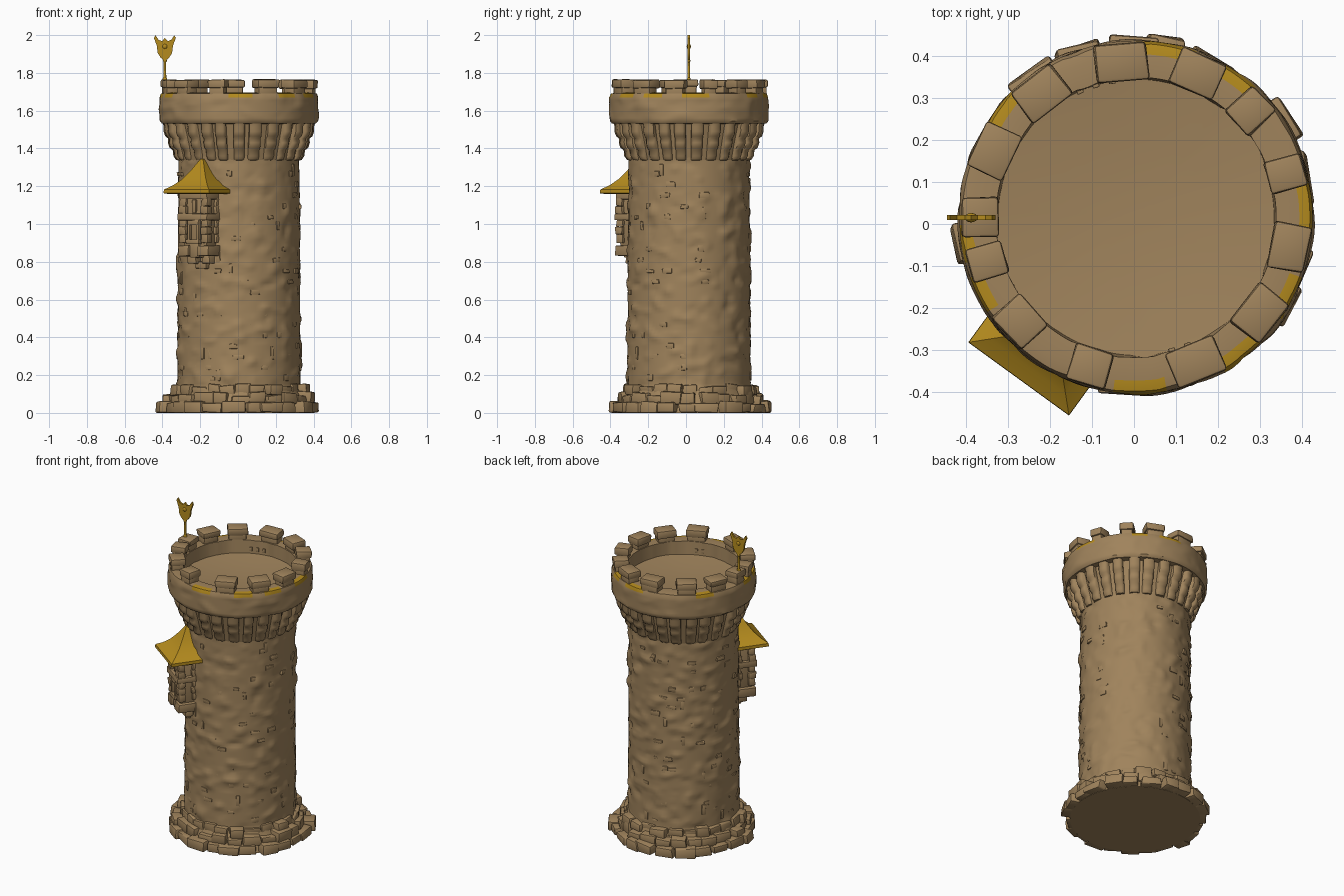
import bpy, bmesh, math, random
from mathutils import Matrix, Vector, noise

if "Cube" in bpy.data.objects:
    bpy.data.objects.remove(bpy.data.objects["Cube"])

random.seed(7)
CX, CY = 0.005, 0.016          # tower axis
TAU = math.tau


def material(name, col):
    m = bpy.data.materials.new(name)
    m.diffuse_color = (*col, 1)
    m.use_nodes = True
    m.node_tree.nodes["Principled BSDF"].inputs["Base Color"].default_value = m.diffuse_color
    return m


STONE = material("sandstone", (0.35, 0.228, 0.107))
GOLD = material("ochre_gold", (0.46, 0.26, 0.013))


def finish(name, bm, mats=(STONE,), bevel=0.0, angle=40):
    """Turn a bmesh into a smooth-shaded object."""
    if bevel:
        bmesh.ops.bevel(bm, geom=bm.edges[:], offset=bevel, segments=2,
                        profile=0.5, affect='EDGES', clamp_overlap=True)
    bmesh.ops.recalc_face_normals(bm, faces=bm.faces[:])
    me = bpy.data.meshes.new(name)
    bm.to_mesh(me)
    bm.free()
    for m in mats:
        me.materials.append(m)
    ob = bpy.data.objects.new(name, me)
    bpy.context.collection.objects.link(ob)
    bpy.ops.object.select_all(action='DESELECT')
    ob.select_set(True)
    bpy.context.view_layer.objects.active = ob
    bpy.ops.object.shade_smooth_by_angle(angle=math.radians(angle))
    return ob


def frame(deg):
    """Local frame on the axis: x points outward, y sideways."""
    return Matrix.Translation((CX, CY, 0)) @ Matrix.Rotation(math.radians(deg), 4, 'Z')


def block(bm, deg, r0, r1, width, z0, z1, side=0.0, jit=0.0, twist=0.0):
    """Stone block from radius r0 to r1, slightly irregular."""
    mat = (frame(deg) @ Matrix.Translation(((r0 + r1) / 2, side, (z0 + z1) / 2))
           @ Matrix.Rotation(twist, 4, 'Z') @ Matrix.Diagonal((r1 - r0, width, z1 - z0, 1)))
    vs = bmesh.ops.create_cube(bm, size=1, matrix=mat)['verts']
    for v in vs:
        v.co += Vector([random.uniform(-jit, jit) for _ in range(3)])
        v.co.z = max(v.co.z, 0)


def lathe(bm, profile, n, rough=0.0):
    """Revolve (r, z) points about the tower axis, with rough stone relief."""
    rings = []
    for r, z in profile:
        if r == 0:
            rings.append([bm.verts.new((CX, CY, z))])
            continue
        ring = []
        for i in range(n):
            a = TAU * i / n
            p = Vector((math.cos(a) * 4.5, math.sin(a) * 4.5, z * 17))
            h = noise.noise(p)
            d = rough * (max(h - 0.15, 0) - max(-h - 0.3, 0)) * 2 if r > 0.3 and z > 0 else 0
            ring.append(bm.verts.new((CX + (r + d) * math.cos(a), CY + (r + d) * math.sin(a), z)))
        rings.append(ring)
    for a, b in zip(rings, rings[1:]):
        for i in range(n):
            j = (i + 1) % n
            q = [a[i % len(a)], a[j % len(a)], b[j % len(b)], b[i % len(b)]]
            bm.faces.new(list(dict.fromkeys(q)))


# Shaft with closed underside
bm = bmesh.new()
lathe(bm, [(0, 0), (0.38, 0), (0.345, 0.1)]
      + [(0.326 - 0.006 * k / 80, 0.14 + 1.22 * k / 80) for k in range(81)], 112, 0.011)
finish("shaft", bm, angle=50)

# Small proud stones and upright slit stones over the shaft
bm = bmesh.new()
for i in range(125):
    deg = random.uniform(75, 380)
    z = 0.17 + 0.057 * random.randrange(20)
    if random.random() < 0.22:
        w, h = random.uniform(0.018, 0.026), random.uniform(0.045, 0.065)
    else:
        w, h = random.uniform(0.025, 0.06), random.uniform(0.018, 0.032)
    block(bm, deg, 0.29, 0.322 + random.uniform(0.001, 0.009), w, z, z + h, jit=0.003)
finish("shaft_stones", bm, bevel=0.003)

# Stepped courses of rough foundation stones
bm = bmesh.new()
for n, r, z0, z1 in ((23, 0.418, 0, 0.056), (24, 0.388, 0.045, 0.103), (25, 0.355, 0.092, 0.148)):
    for i in range(n):
        block(bm, 360 * (i + random.uniform(-0.15, 0.15)) / n, 0.25, r + random.uniform(-0.02, 0.022),
              TAU * r / n * random.uniform(0.8, 1.1), z0, z1 + random.uniform(-0.012, 0.01),
              jit=0.006, twist=random.uniform(-0.12, 0.12))
finish("foundation_stones", bm, bevel=0.008)

# Parapet: flared underside, drum, rim and sunken roof floor
bm = bmesh.new()
lathe(bm, [(0.318, 1.33), (0.34, 1.42), (0.37, 1.53), (0.408, 1.532), (0.419, 1.545)]
      + [(0.420, 1.545 + 0.125 * k / 8) for k in range(1, 9)]
      + [(0.413, 1.69), (0.388, 1.695), (0.333, 1.692), (0.328, 1.61), (0.2, 1.595), (0, 1.585)],
      144, 0.007)
stains = ((80, 10), (54, 7), (5, 9), (-27, 8), (-53, 8), (-88, 9), (-154, 7), (-171, 6), (142, 7))
for f in bm.faces:
    c = f.calc_center_median()
    x, y = c.x - CX, c.y - CY
    deg = math.degrees(math.atan2(y, x))
    if c.z > 1.672 and math.hypot(x, y) > 0.39:
        if any(abs(deg - a) < w for a, w in stains):
            f.material_index = 1           # ochre patches along the outer rim
finish("parapet", bm, (STONE, GOLD))

# Bulging corbels under the parapet
bm = bmesh.new()
curve = ((0.29, 1.335), (0.33, 1.338), (0.345, 1.36), (0.348, 1.39), (0.366, 1.405), (0.374, 1.43),
         (0.372, 1.452), (0.388, 1.465), (0.397, 1.49), (0.396, 1.515), (0.404, 1.54), (0.29, 1.54))
N = 26
for i in range(N):
    m = frame(360 * (i + 0.5) / N + random.uniform(-1, 1))
    w = random.uniform(0.026, 0.032)
    dr = random.uniform(-0.004, 0.004)
    sides = []
    # narrow outer faces give the corbel a rounded front
    for s, inset, k in ((-1, 0.012, 1), (-0.6, 0, 0.9), (0.6, 0, 0.9), (1, 0.012, 1)):
        sides.append([bm.verts.new(m @ Vector((r + dr - inset, s * w * (0.86 + 0.5 * (r - 0.3) / 0.1 * 0.4), z)))
                      for r, z in curve])
    for a, b in zip(sides, sides[1:]):
        for k in range(len(curve)):
            j = (k + 1) % len(curve)
            bm.faces.new((a[k], a[j], b[j], b[k]))
    bm.faces.new(sides[0])
    bm.faces.new(sides[-1][::-1])
finish("corbels", bm, angle=50)

# Merlons: (angle, width), a low footing with a wider cap slab
bm = bmesh.new()
for deg, w in ((95.5, .125), (67, .115), (43, .085), (16, .08), (-11, .11), (-38, .12), (-67.5, .125),
               (-107, .095), (-138, .105), (-163.5, .08), (180, .095), (155, .115), (127.5, .12)):
    block(bm, deg, 0.337, 0.408, w - 0.016, 1.67, 1.74, jit=0.002)
    block(bm, deg, 0.326, 0.416, w, 1.722 + random.uniform(-0.01, 0.005), 1.764, jit=0.003)
finish("merlons", bm, bevel=0.008)

# Row of little drain slots on the inner wall
bm = bmesh.new()
for deg in (100, 107, 114, 285, 292):
    block(bm, deg, 0.322, 0.335, 0.016, 1.625, 1.65)
finish("inner_wall_stones", bm, bevel=0.002)

# Oriel: projecting bay made of blocks
A = -126
bm = bmesh.new()
block(bm, A, 0.25, 0.395, 0.15, 0.87, 1.17)                     # core
block(bm, A, 0.25, 0.415, 0.18, 1.13, 1.175, jit=0.002)         # lintel course
block(bm, A, 0.25, 0.42, 0.19, 1.02, 1.055, jit=0.003)          # sill course
for s in (-1, 1):
    for k, (z0, z1) in enumerate(((0.90, 0.945), (0.945, 0.985), (0.985, 1.022), (1.055, 1.095), (1.095, 1.135))):
        o = 0.006 * (k % 2)
        block(bm, A, 0.37, 0.41 + o, 0.042 + o, z0, z1, side=s * 0.072, jit=0.003)
        block(bm, A, 0.27, 0.325 + o, 0.042, z0, z1, side=s * (0.07 + o / 2), jit=0.003)
    block(bm, A, 0.39, 0.415, 0.016, 0.91, 1.02, side=s * 0.03)   # window jambs
    block(bm, A, 0.27, 0.415, 0.072, 0.83, 0.885, side=s * 0.062, jit=0.004)
    block(bm, A, 0.27, 0.365, 0.05, 0.79, 0.84, side=s * 0.045, jit=0.004)
block(bm, A, 0.39, 0.422, 0.085, 0.895, 0.917, jit=0.002)
block(bm, A, 0.39, 0.418, 0.076, 0.995, 1.02, jit=0.002)
block(bm, A, 0.27, 0.405, 0.06, 0.82, 0.90, jit=0.004)
block(bm, A, 0.27, 0.345, 0.08, 0.765, 0.80, jit=0.004)
block(bm, A, 0.39, 0.408, 0.024, 1.06, 1.13, jit=0.002)           # central mullion
finish("oriel", bm, bevel=0.004)

# Oriel roof: swept square pyramid
bm = bmesh.new()
m = frame(A) @ Matrix.Translation((0.327, 0, 0))
rings = []
for h, z in ((0.135, 1.16), (0.148, 1.163), (0.147, 1.182), (0.112, 1.205), (0.078, 1.237),
             (0.05, 1.275), (0.026, 1.315), (0.008, 1.345)):
    rings.append([bm.verts.new(m @ Vector((h * a, h * b, z))) for a, b in ((1, -1), (1, 1), (-1, 1), (-1, -1))])
for a, b in zip(rings, rings[1:]):
    for i in range(4):
        bm.faces.new((a[i], a[(i + 1) % 4], b[(i + 1) % 4], b[i]))
bm.faces.new(rings[0][::-1])
bm.faces.new(rings[-1])
finish("oriel_roof", bm, (GOLD,), angle=35)

# Standard on the left merlon: pole, knobs and horned shield
PX, PY = -0.387, 0.015
bm = bmesh.new()
bmesh.ops.create_cone(bm, cap_ends=True, segments=12, radius1=0.008, radius2=0.006, depth=0.15,
                      matrix=Matrix.Translation((PX, PY, 1.80)))
for z, r in ((1.765, 0.013), (1.865, 0.011), (1.94, 0.015)):
    bmesh.ops.create_uvsphere(bm, u_segments=14, v_segments=8, radius=r,
                              matrix=Matrix.Translation((PX, PY, z)) @ Matrix.Diagonal((1, 0.75, 1, 1)))
finish("standard_pole", bm, (GOLD,))

bm = bmesh.new()
half = ((0.022, 1.88), (0.038, 1.905), (0.043, 1.945), (0.058, 1.985), (0.05, 2.0), (0.034, 1.975), (0.015, 1.968))
outline = [(0, 1.862)] + list(half) + [(0, 1.985)] + [(-x, z) for x, z in reversed(half)]
f = bm.faces.new([bm.verts.new((PX + x, PY - 0.006, z)) for x, z in outline])
ext = bmesh.ops.extrude_face_region(bm, geom=[f])
bmesh.ops.translate(bm, vec=(0, 0.012, 0), verts=[v for v in ext['geom'] if isinstance(v, bmesh.types.BMVert)])
finish("standard_shield", bm, (GOLD,), angle=30)
